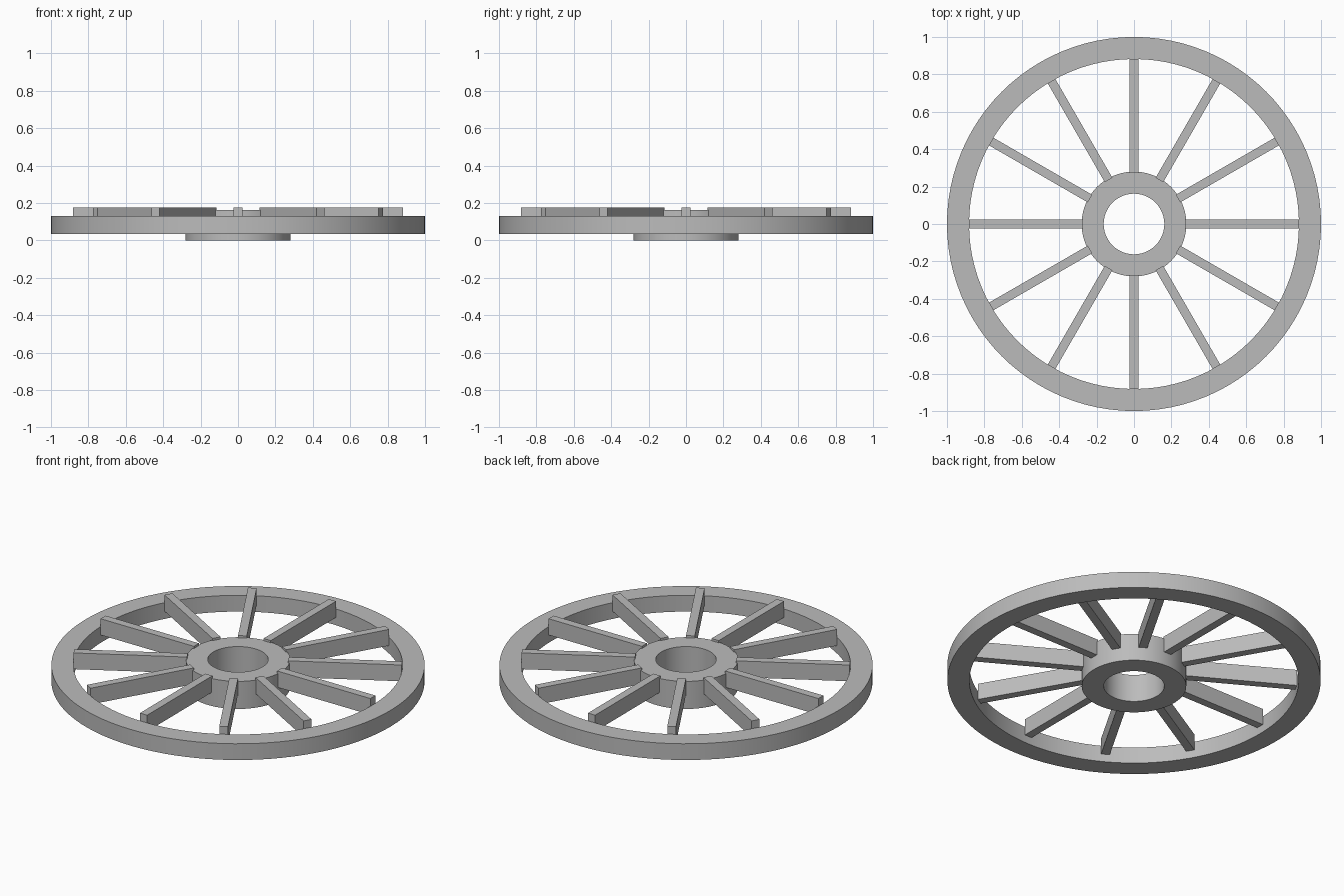
import bpy
import bmesh
import math
from mathutils import Matrix

cube = bpy.data.objects.get("Cube")
if cube:
    bpy.data.objects.remove(cube, do_unlink=True)

# Single plain grey
grey = bpy.data.materials.new("plain_grey")
grey.use_nodes = True
color = (0.5, 0.5, 0.5, 1)
grey.diffuse_color = color
grey.node_tree.nodes["Principled BSDF"].inputs["Base Color"].default_value = color


def add_object(name, bm):
    bmesh.ops.recalc_face_normals(bm, faces=bm.faces)
    mesh = bpy.data.meshes.new(name)
    bm.to_mesh(mesh)
    bm.free()
    mesh.materials.append(grey)
    obj = bpy.data.objects.new(name, mesh)
    bpy.context.collection.objects.link(obj)
    return obj


def ring(name, inner, outer, bottom, top, segments=96):
    """Spin a rectangular section around the axle."""
    bm = bmesh.new()
    section = [(inner, bottom), (outer, bottom), (outer, top), (inner, top)]
    verts = [bm.verts.new((r, 0, z)) for r, z in section]
    edges = [bm.edges.new((verts[i], verts[i - 1])) for i in range(4)]
    bmesh.ops.spin(bm, geom=verts + edges, axis=(0, 0, 1), cent=(0, 0, 0),
                   angle=math.tau, steps=segments, use_merge=True)
    bmesh.ops.remove_doubles(bm, verts=bm.verts, dist=1e-5)
    obj = add_object(name, bm)
    bpy.ops.object.select_all(action="DESELECT")
    obj.select_set(True)
    bpy.context.view_layer.objects.active = obj
    bpy.ops.object.shade_smooth_by_angle(angle=math.radians(30))


def spoke(name, angle, inner, outer, width, bottom, top):
    bm = bmesh.new()
    place = (Matrix.Rotation(angle, 4, "Z")
             @ Matrix.Translation(((inner + outer) / 2, 0, (bottom + top) / 2))
             @ Matrix.Diagonal((outer - inner, width, top - bottom, 1)))
    bmesh.ops.create_cube(bm, size=1, matrix=place)
    add_object(name, bm)


# Rim and hub
ring("rim", 0.882, 1.0, 0.034, 0.13)
ring("hub", 0.162, 0.28, 0.0, 0.163)

# Spokes, standing slightly proud of the rim and hub
SPOKES = 12
for i in range(SPOKES):
    spoke(f"spoke_{i + 1}", math.tau * i / SPOKES, 0.272, 0.882, 0.047, 0.08, 0.176)
